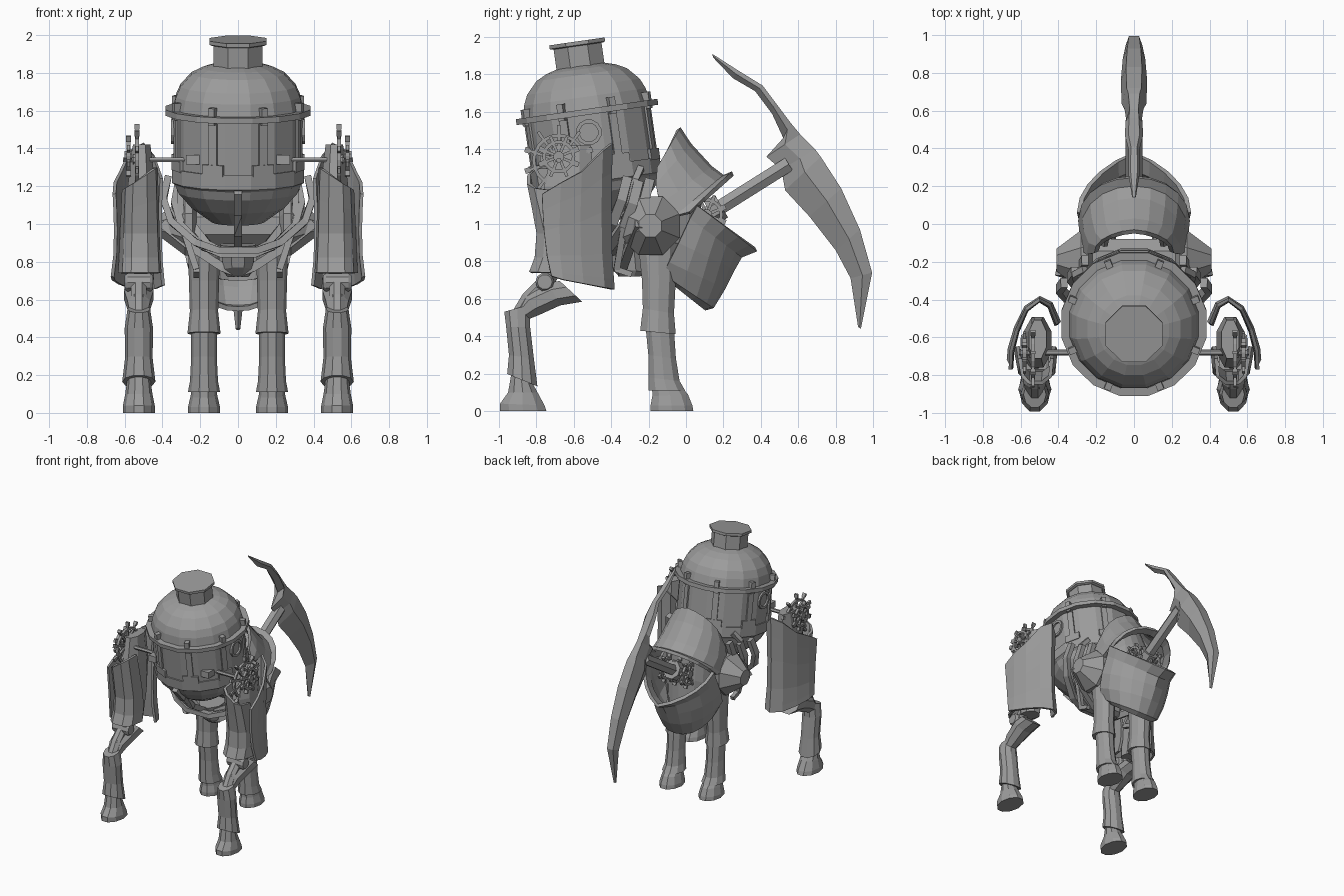
import bpy, bmesh
from math import sin, cos, pi, radians
from mathutils import Vector, Matrix

cube = bpy.data.objects.get("Cube")
if cube:
    bpy.data.objects.remove(cube, do_unlink=True)

metal = bpy.data.materials.new("grey metal")
metal.use_nodes = True
GREY = (0.33, 0.33, 0.33, 1)
metal.diffuse_color = GREY
metal.node_tree.nodes["Principled BSDF"].inputs["Base Color"].default_value = GREY


def finish(name, bm, thick=0):
    bmesh.ops.recalc_face_normals(bm, faces=bm.faces)
    me = bpy.data.meshes.new(name)
    bm.to_mesh(me)
    bm.free()
    me.materials.append(metal)
    ob = bpy.data.objects.new(name, me)
    bpy.context.collection.objects.link(ob)
    if thick:
        mod = ob.modifiers.new("thickness", 'SOLIDIFY')
        mod.thickness, mod.offset = thick, 0


def loft(name, rings, closed=True, caps=True, thick=0):
    """Skin a list of equal-length point rows."""
    bm = bmesh.new()
    rows = [[bm.verts.new(p) for p in r] for r in rings]
    n = len(rows[0])
    for a, b in zip(rows, rows[1:]):
        for i in range(n if closed else n - 1):
            j = (i + 1) % n
            bm.faces.new((a[i], a[j], b[j], b[i]))
    if closed and caps:
        bm.faces.new(rows[0])
        bm.faces.new(rows[-1])
    finish(name, bm, thick)


def lathe(name, profile, matrix, sides=16):
    rings = [[matrix @ Vector((r * cos(2 * pi * (i + .5) / sides),
                               r * sin(2 * pi * (i + .5) / sides), t))
              for i in range(sides)] for r, t in profile]
    loft(name, rings)


def tube(name, pts, r, sides=6, flat=1.0):
    """Bar swept along a path; flat scales its second axis."""
    pts = [Vector(p) for p in pts]
    rings = []
    for i, p in enumerate(pts):
        d = (pts[min(i + 1, len(pts) - 1)] - pts[max(i - 1, 0)]).normalized()
        ref = Vector((0, 1, 0)) if abs(d.y) < .8 else Vector((1, 0, 0))
        u = d.cross(ref).normalized()
        v = d.cross(u)
        rings.append([p + u * r * cos(2 * pi * (k + .5) / sides)
                      + v * r * flat * sin(2 * pi * (k + .5) / sides)
                      for k in range(sides)])
    loft(name, rings)


def box(name, matrix, size):
    bm = bmesh.new()
    bmesh.ops.create_cube(bm, size=1, matrix=matrix @ Matrix.Diagonal((*size, 1)))
    finish(name, bm)


def limb(name, x, sections, sides=10):
    """Rings given as front y, front z, back y, back z, half width."""
    rings = []
    for y0, z0, y1, z1, w in sections:
        ring = []
        for k in range(sides):
            a = 2 * pi * (k + .5) / sides
            f = (1 - cos(a)) / 2
            ring.append((x + w * sin(a), y0 + (y1 - y0) * f, z0 + (z1 - z0) * f))
        rings.append(ring)
    loft(name, rings)


# Boiler body on a tilted axis, with dome, flange and capped neck
body = Matrix.Translation((0, -.53, 1.605)) @ Matrix.Rotation(radians(8.2), 4, 'X')
lathe("boiler_drum", [(.348, 0), (.348, -.37), (.32, -.44), (.25, -.52), (.14, -.6)], body)
lathe("boiler_dome", [(.35, 0), (.335, .075), (.31, .13), (.25, .195), (.19, .225), (.12, .245)], body)
lathe("flange", [(.35, -.022), (.39, -.022), (.39, .01), (.35, .01)], body)
lathe("lower_band", [(.33, -.4), (.357, -.38), (.357, -.3), (.335, -.3)], body)
lathe("neck", [(.14, .21), (.14, .355)], body, 8)
lathe("cap", [(.15, .35), (.162, .355), (.162, .375)], body, 8)
for i in range(8):
    turn = body @ Matrix.Rotation(2 * pi * (i + .5) / 8, 4, 'Z')
    box("flange_bolt", turn @ Matrix.Translation((.352, 0, .01)), (.04, .035, .09))
    box("drum_strap", turn @ Matrix.Translation((.338, 0, -.15)), (.03, .045, .29))
    box("band_tab", turn @ Matrix.Translation((.345, 0, -.28)), (.022, .12, .06))

# Central chest spine and keel
tube("chest_spine", [(0, -.82, 1.17), (0, -.72, 1.06), (0, -.6, .95), (0, -.45, .86)], .03, 4)
limb("keel", 0, [(-.46, .88, -.2, .9, .1), (-.42, .77, -.2, .74, .085), (-.36, .72, -.24, .72, .06)], 8)

# Belly hoops and hip struts
HOOP = [(.37, .06, 1.25), (.395, .02, 1.13), (.35, -.04, 1.01), (.22, -.14, .9), (.1, -.18, .86)]
for scale, y, z in [(1, -.36, 0), (.85, -.3, -.02), (.7, -.24, -.01)]:
    half = [(x * scale, y + dy * .8, h + z) for x, dy, h in HOOP]
    tube("belly_hoop", half + [(-a, b, c) for a, b, c in reversed(half)], .026, 4, 1.4)

# Hip axle with conical hubs
axle = Matrix.Translation((0, -.19, .99)) @ Matrix.Rotation(pi / 2, 4, 'Y')
lathe("hip_axle", [(.065, -.41), (.17, -.28), (.17, -.24), (.12, -.22),
                   (.12, .22), (.17, .24), (.17, .28), (.065, .41)], axle, 8)


def arch(rows, n=10):
    """Arch rows: apex y, apex z, end y, end z, half width, roundness."""
    out = []
    for ay, az, ey, ez, w, power in rows:
        row = []
        for k in range(n + 1):
            t = 2 * k / n - 1
            f = abs(t) ** power
            row.append((w * sin(t * pi / 2), ay + (ey - ay) * f, az + (ez - az) * f))
        out.append(row)
    return out


# Hindquarter shells, open toward the back
loft("upper_rear_shell", arch([(-.04, 1.51, -.15, 1.3, .2, 1.6), (.02, 1.42, -.16, 1.21, .24, 1.8),
                               (.13, 1.3, -.14, 1.1, .265, 2), (.2, 1.25, -.06, 1.04, .275, 2),
                               (.25, 1.27, .02, 1.06, .285, 2)]), False, thick=.025)
loft("lower_rear_shell", arch([(.375, .865, .06, 1.1, .29, 1.25), (.29, .83, .02, 1.03, .28, 1.3),
                               (.25, .76, -.04, .9, .28, 1.5), (.2, .66, -.09, .8, .26, 1.8),
                               (.14, .56, -.12, .74, .22, 2.2), (.1, .55, -.12, .73, .19, 2.2)]),
     False, thick=.025)
loft("rear_frame", arch([(-.02, 1.4, -.12, 1.25, .15, 2), (.06, 1.2, -.1, 1.05, .2, 2),
                         (.08, 1.0, -.1, .9, .2, 2), (.1, .7, -.1, .75, .16, 2)]), False, thick=.02)


def wheel(name, centre, ring, reach, spokes=10):
    """Spoked wheel in the yz plane with knobs beyond its rim."""
    c = Vector(centre)
    at = Matrix.Translation(c) @ Matrix.Rotation(pi / 2, 4, 'Y')
    lathe(name + "_hub", [(.03, -.02), (.03, .02)], at, 8)
    rim = []
    for r, h in ((ring, -.01), (ring + .018, -.01), (ring + .018, .01), (ring, .01), (ring, -.01)):
        rim.append([at @ Vector((r * cos(k * pi / 10), r * sin(k * pi / 10), h)) for k in range(20)])
    loft(name + "_rim", rim, caps=False)
    for k in range(spokes):
        a = 2 * pi * (k + .5) / spokes
        d = Vector((0, cos(a), sin(a)))
        tube(name + "_spoke", [c + d * .02, c + d * (reach - .02)], .011, 4)
        tube(name + "_knob", [c + d * (reach - .03), c + d * reach], .02, 4, .6)


# Gears inside the rear opening
for x in (-.1, 0, .1):
    wheel("rear_gear", (x, .11, 1.05), .07, .11, 8)

# Pick-shaped tail: outer y, z, inner y, z, half width
tube("tail_handle", [(0, .05, 1.02), (0, .2, 1.1), (0, .55, 1.32)], .045, 6)
tube("tail_collar", [(0, .13, 1.06), (0, .19, 1.095)], .075, 8)
PICK = [(.14, 1.91, .145, 1.89, .01), (.28, 1.82, .25, 1.78, .03), (.41, 1.74, .37, 1.71, .028),
        (.47, 1.66, .46, 1.59, .048), (.56, 1.54, .52, 1.46, .045), (.61, 1.48, .43, 1.36, .038),
        (.69, 1.4, .51, 1.29, .05), (.72, 1.36, .53, 1.18, .065), (.83, 1.19, .66, 1.04, .07),
        (.93, .97, .8, .86, .06), (.995, .74, .88, .71, .045), (.935, .44, .92, .45, .012)]
blade = []
for a, b, c, d, w in PICK:
    my, mz = a * .55 + c * .45, b * .55 + d * .45
    blade.append([(-w * .6, a, b), (w * .6, a, b), (w, my, mz), (0, c, d), (-w, my, mz)])
loft("tail_pick", blade)

for s, side in ((1, "left"), (-1, "right")):
    # Hip struts and braces
    tube("hip_strut_" + side, [(s * .4, -.25, 1.0), (s * .25, -.3, .88),
                               (s * .08, -.34, .77), (0, -.34, .74)], .032, 4)
    tube("side_brace_" + side, [(s * .26, -.24, 1.3), (s * .31, -.27, 1.24),
                                (s * .3, -.33, 1.0), (s * .22, -.37, .76)], .024, 4)
    tube("brace_foot_" + side, [(s * .22, -.38, .76), (s * .22, -.29, .73)], .022, 4)
    # Hind leg
    x = s * .18
    limb("hind_thigh_" + side, x, [(-.26, .88, -.04, .9, .085), (-.24, .7, -.05, .7, .08),
                                   (-.235, .55, -.06, .52, .075), (-.25, .43, -.05, .41, .088)])
    limb("hind_shin_" + side, x, [(-.22, .45, -.06, .43, .07), (-.205, .3, -.05, .28, .068),
                                  (-.205, .18, -.03, .16, .074), (-.205, .11, 0, .11, .085)])
    limb("hind_hoof_" + side, x, [(-.185, .16, -.03, .14, .06), (-.185, .08, .015, .09, .072),
                                  (-.195, .03, .04, .03, .085), (-.195, 0, .045, 0, .085)])
    # Front lower leg
    x = s * .525
    limb("front_shin_" + side, x, [(-.975, .53, -.83, .57, .06), (-.965, .45, -.83, .45, .075),
                                   (-.95, .3, -.81, .28, .073), (-.96, .2, -.79, .13, .088)])
    limb("front_hoof_" + side, x, [(-.935, .21, -.83, .17, .06), (-.955, .1, -.79, .1, .072),
                                   (-1.0, .04, -.75, .03, .085), (-1.0, 0, -.74, 0, .085)])
    # Jointed knee under an angled guard
    tube("front_forearm_" + side, [(x, -.9, .5), (x, -.84, .6), (x, -.74, .7), (x, -.65, .85)], .045, 8)
    knee = Matrix.Translation((x, -.755, .69)) @ Matrix.Rotation(pi / 2, 4, 'Y')
    lathe("knee_joint_" + side, [(.04, -.075), (.05, -.06), (.05, .06), (.04, .075)], knee, 10)
    limb("knee_guard_" + side, x, [(-.91, .55, -.86, .48, .05), (-.87, .63, -.78, .51, .065),
                                   (-.74, .69, -.67, .56, .085), (-.68, .7, -.55, .58, .08)], 8)
    # Front upper leg: core, front plate and wrapped outer shell
    limb("front_upper_core_" + side, s * .51, [(-.72, 1.42, -.5, 1.42, .05), (-.77, 1.2, -.48, 1.2, .08),
                                               (-.74, .95, -.5, .95, .08), (-.74, .72, -.56, .7, .07)], 8)
    PLATE = [(-.1, .15), (-.09, .04), (-.04, 0), (.04, 0), (.08, .04), (.1, .15)]
    loft("front_plate_" + side,
         [[(s * (.52 + px * g), y + py * g, z - px * slope) for px, py in PLATE]
          for y, z, g, slope in ((-.84, 1.24, .85, .6), (-.815, 1.1, .9, .3), (-.79, .95, .95, 0),
                                 (-.8, .82, 1, 0), (-.83, .74, 1.05, 0))],
         False, thick=.02)
    SHELL = [(.405, -.53, 1.24), (.445, -.43, 1.36), (.5, -.4, 1.43), (.57, -.45, 1.39),
             (.62, -.56, 1.28), (.65, -.67, 1.22), (.655, -.77, 1.16)]
    rows = []
    for f in (0, .2, .45, .75, .93, 1):
        flare = .02 * max(0, f - .7) / .3 - .015 * sin(pi * f)
        rows.append([(s * (px + (px - .53) * flare * 4), py + flare * .5 + (.04 * f if py < -.7 else 0),
                      top + (.65 + .12 * (-.4 - py) * 1.6 - top) * f) for px, py, top in SHELL])
    loft("front_outer_shell_" + side, rows, False, thick=.018)
    # Shoulder axle and spoked wheels
    tube("shoulder_axle_" + side, [(s * .25, -.68, 1.34), (s * .61, -.68, 1.34)], .015)
    box("axle_bracket_" + side, Matrix.Translation((s * .24, -.72, 1.34)), (.07, .12, .05))
    wheel("large_wheel_" + side, (s * .535, -.68, 1.34), .125, .19)
    wheel("small_wheel_" + side, (s * .58, -.68, 1.36), .07, .115, 8)
    # Round porthole on the drum side
    port = Matrix.Translation((s * .33, -.52, 1.49)) @ Matrix.Rotation(s * pi / 2, 4, 'Y')
    lathe("porthole_" + side, [(.07, -.03), (.07, .025), (.05, .025), (.05, .01)], port, 12)
